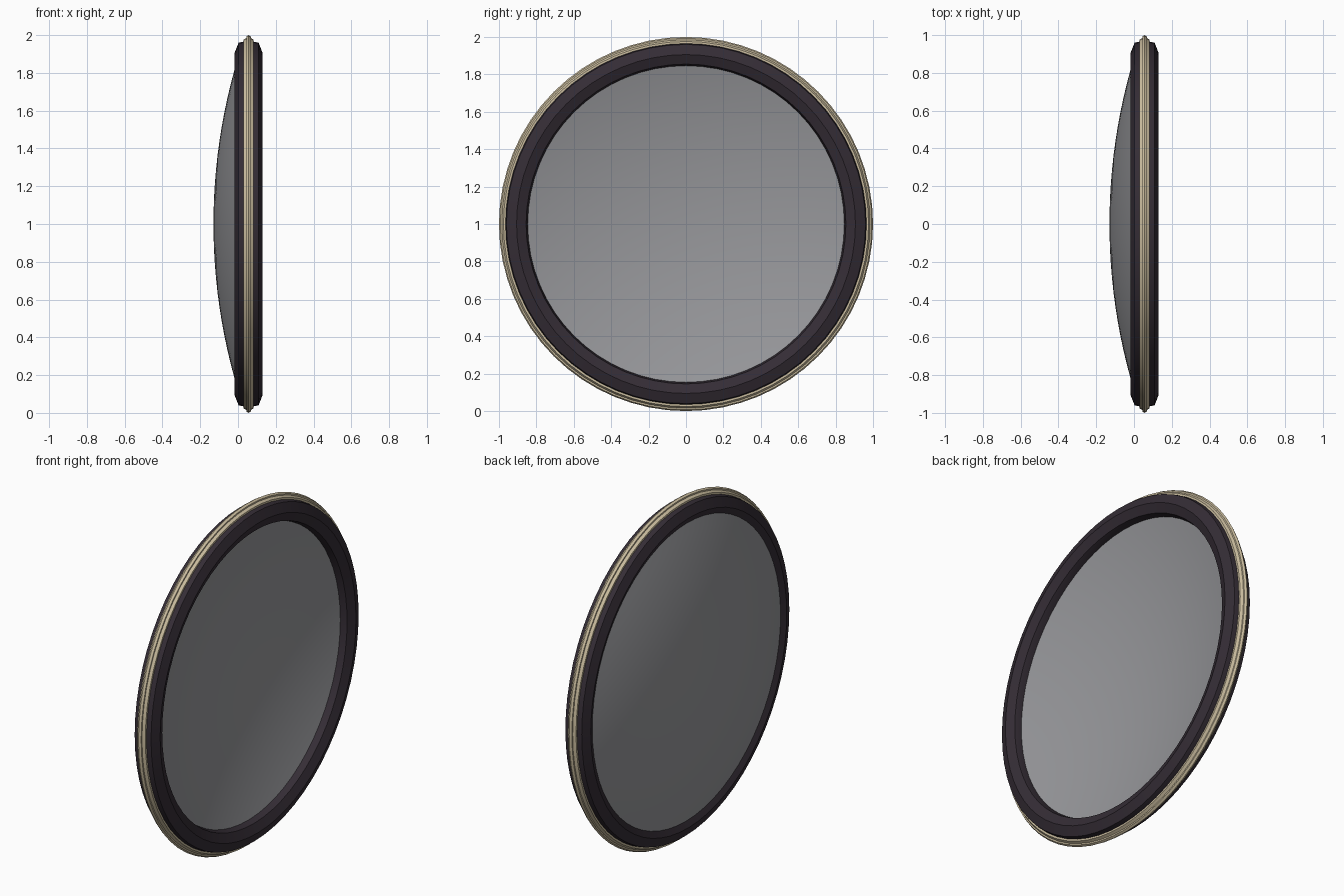
import bpy
import bmesh
from math import sqrt, tau

cube = bpy.data.objects.get("Cube")
if cube:
    bpy.data.objects.remove(cube)

SEGMENTS = 64
RING_X = 0.056


def material(name, rgb):
    mat = bpy.data.materials.new(name)
    mat.use_nodes = True
    mat.diffuse_color = (*rgb, 1)
    mat.node_tree.nodes["Principled BSDF"].inputs["Base Color"].default_value = (*rgb, 1)
    return mat


def lathe(name, profile, mat):
    """Spin a closed loop of (x, radius) points around the x axis through z = 1."""
    bm = bmesh.new()
    verts = [bm.verts.new((x, 0, r)) for x, r in profile]
    edges = [bm.edges.new(pair) for pair in zip(verts, verts[1:] + verts[:1])]
    bmesh.ops.spin(bm, geom=verts + edges, cent=(0, 0, 0), axis=(1, 0, 0),
                   angle=tau, steps=SEGMENTS)
    bmesh.ops.remove_doubles(bm, verts=bm.verts, dist=0.0001)
    bmesh.ops.recalc_face_normals(bm, faces=bm.faces)
    bmesh.ops.translate(bm, verts=bm.verts, vec=(0, 0, 1))
    mesh = bpy.data.meshes.new(name)
    bm.to_mesh(mesh)
    bm.free()
    obj = bpy.data.objects.new(name, mesh)
    bpy.context.collection.objects.link(obj)
    mesh.materials.append(mat)
    bpy.ops.object.select_all(action="DESELECT")
    obj.select_set(True)
    bpy.context.view_layer.objects.active = obj
    bpy.ops.object.shade_smooth_by_angle()
    return obj


def symmetric(half):
    """Mirror (offset, radius) points across the middle plane of the ring."""
    right = [(RING_X + x, r) for x, r in half]
    left = [(RING_X - x, r) for x, r in reversed(half) if x > 0]
    return right + left


def dish_curve(centre_x, rim, steps=12):
    """Shallow arc from the axis out to the rim radius."""
    radius = 3.05
    arc = []
    for i in range(steps + 1):
        r = rim * i / steps
        arc.append((centre_x + radius - sqrt(radius ** 2 - r ** 2), r))
    return arc


dark = material("dark plum", (0.035, 0.026, 0.036))
gold = material("pale gold", (0.62, 0.53, 0.36))
grey = material("glass grey", (0.31, 0.312, 0.328))

# Dark eight-sided frame
lathe("frame_ring", symmetric([(0, 0.843), (0.052, 0.855), (0.074, 0.906),
                               (0.053, 0.96), (0, 0.971)]), dark)

# Stepped gold trim with a thin raised rim
lathe("gold_trim", symmetric([(0, 0.95), (0.027, 0.95), (0.027, 0.976), (0.012, 0.985),
                              (0.012, 0.993), (0, 1.0)]), gold)

# Thick dish, bulging to -x and hollow on the +x side
lathe("dish", dish_curve(-0.13, 0.89) + dish_curve(-0.05, 0.89)[::-1], grey)
